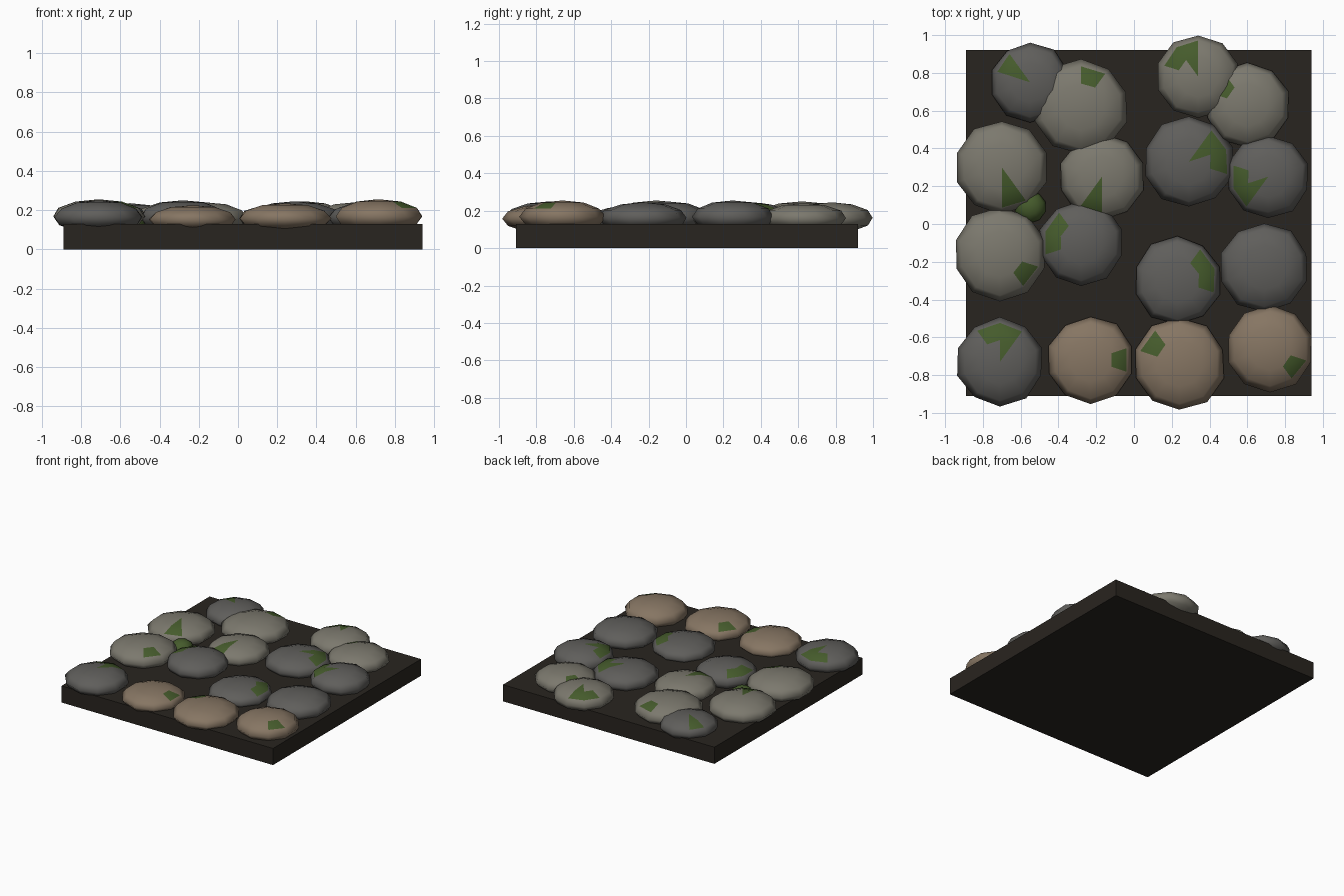
import bpy, bmesh, math, random
from mathutils import Vector

if "Cube" in bpy.data.objects:
    bpy.data.objects.remove(bpy.data.objects["Cube"])

random.seed(4)


def material(name, rgb):
    m = bpy.data.materials.new(name)
    m.diffuse_color = (*rgb, 1)
    m.use_nodes = True
    m.node_tree.nodes["Principled BSDF"].inputs["Base Color"].default_value = m.diffuse_color
    return m


soil = material("soil", (0.022, 0.018, 0.014))
pale = material("pale_stone", (0.20, 0.19, 0.155))
dark = material("dark_stone", (0.115, 0.112, 0.105))
tan = material("tan_stone", (0.24, 0.18, 0.125))
moss = material("moss", (0.06, 0.105, 0.025))


def finish(bm, name, mats):
    me = bpy.data.meshes.new(name)
    bm.to_mesh(me)
    bm.free()
    ob = bpy.data.objects.new(name, me)
    bpy.context.collection.objects.link(ob)
    for m in mats:
        me.materials.append(m)
    return ob


# Soil slab
bm = bmesh.new()
bmesh.ops.create_cube(bm, size=1)
for v in bm.verts:
    v.co = (v.co.x * 1.83 + 0.025, v.co.y * 1.83 + 0.005, v.co.z * 0.13 + 0.065)
finish(bm, "soil_slab", [soil])


# Cobble: low-poly flattened sphere with a slightly uneven outline;
# a short chain of neighbouring faces turns mossy, starting toward an angle
def cobble(name, x, y, r, top, mat, angle=None):
    bm = bmesh.new()
    bmesh.ops.create_uvsphere(bm, u_segments=10, v_segments=6, radius=1)
    half = (top - 0.08) / 2
    for v in bm.verts:
        k = r * random.uniform(0.98, 1.03)
        v.co = (x + v.co.x * k, y + v.co.y * k, 0.08 + half + v.co.z * half)
    if angle is not None:
        a = math.radians(angle)
        spot = Vector((x + 0.65 * r * math.cos(a), y + 0.65 * r * math.sin(a), top))
        upper = [f for f in bm.faces if f.calc_center_median().z > 0.08 + half]
        upper.sort(key=lambda f: (f.calc_center_median() - spot).length)
        for f in upper[:random.randint(1, 3)]:
            f.material_index = 1
    for f in bm.faces:
        f.smooth = True
    return finish(bm, name, [mat, moss])


# x, y, radius, top height, stone colour, moss direction
stones = [
    # back row
    (-0.55, 0.75, 0.21, 0.235, dark, 140),
    (-0.28, 0.62, 0.25, 0.25, pale, 90),
    (0.34, 0.78, 0.22, 0.245, pale, 120),
    (0.60, 0.63, 0.225, 0.24, pale, 160),
    # second row
    (-0.70, 0.30, 0.245, 0.25, pale, 290),
    (-0.17, 0.25, 0.225, 0.24, pale, 250),
    (0.29, 0.33, 0.24, 0.245, dark, 30),
    (0.71, 0.25, 0.22, 0.255, dark, 210),
    # third row
    (-0.71, -0.16, 0.245, 0.255, pale, 315),
    (-0.28, -0.10, 0.225, 0.25, dark, 155),
    (0.23, -0.30, 0.232, 0.225, dark, 20),
    (0.69, -0.23, 0.237, 0.245, dark, None),
    # front row
    (-0.71, -0.73, 0.232, 0.25, dark, 90),
    (-0.23, -0.72, 0.23, 0.225, tan, 0),
    (0.24, -0.74, 0.245, 0.235, tan, 160),
    (0.72, -0.66, 0.228, 0.255, tan, 320),
]
for i, s in enumerate(stones, 1):
    cobble(f"cobble_{i:02d}", *s)

# Small moss clump wedged between the stones
cobble("moss_clump", -0.55, 0.09, 0.085, 0.20, moss)
